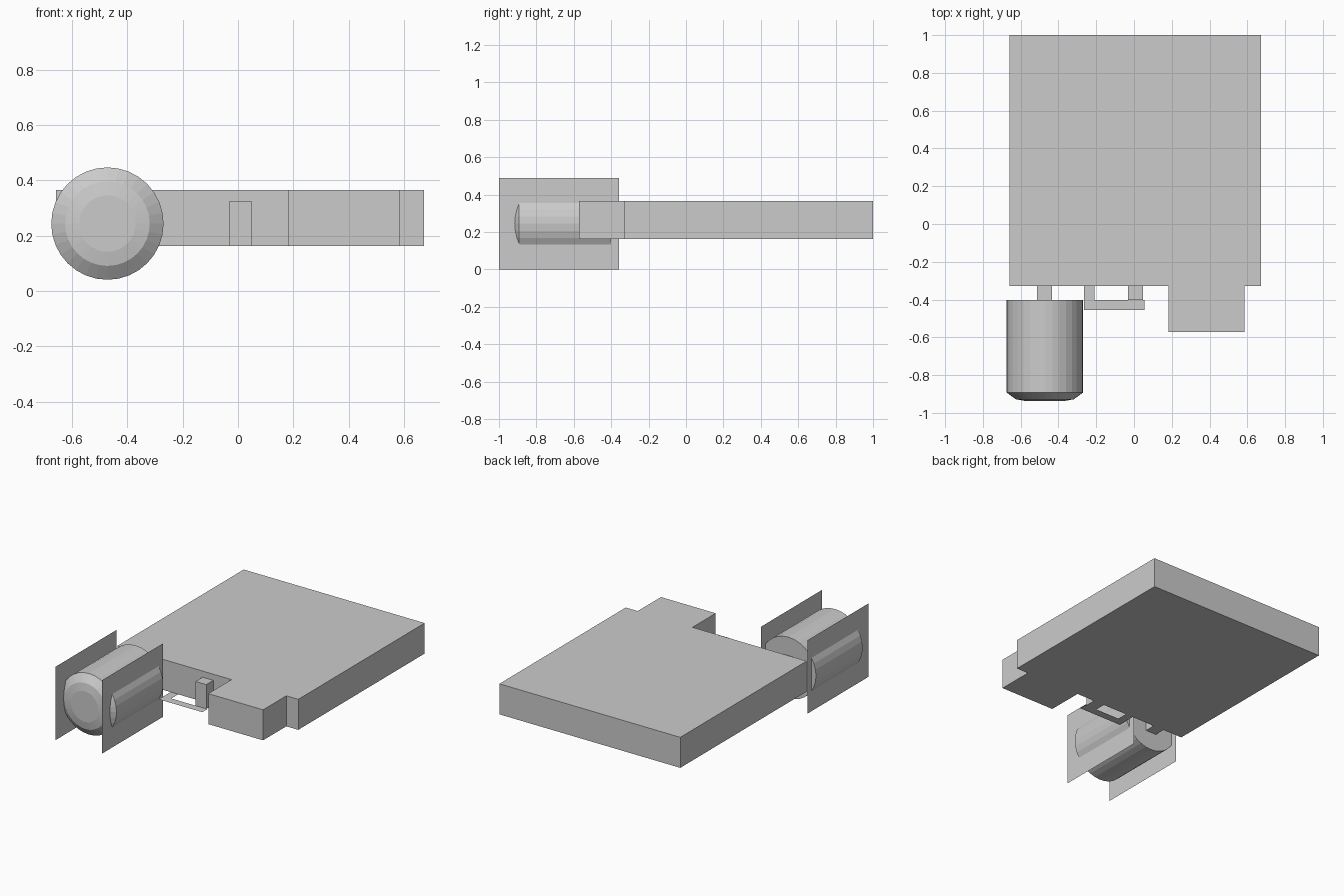
import bpy, bmesh, math

if "Cube" in bpy.data.objects:
    bpy.data.objects.remove(bpy.data.objects["Cube"])

CX, CZ = -0.472, 0.244      # barrel axis
Z0, Z1 = 0.163, 0.366       # slab bottom and top


def make_object(name, bm):
    mesh = bpy.data.meshes.new(name)
    bm.to_mesh(mesh)
    bm.free()
    obj = bpy.data.objects.new(name, mesh)
    bpy.context.collection.objects.link(obj)
    return obj


def prism(name, outline, z0, z1=None):
    """Flat outline in xy, raised to z1 when given."""
    bm = bmesh.new()
    face = bm.faces.new([bm.verts.new((x, y, z0)) for x, y in outline])
    if z1 is not None:
        top = bmesh.ops.extrude_face_region(bm, geom=[face])["geom"]
        verts = [g for g in top if isinstance(g, bmesh.types.BMVert)]
        bmesh.ops.translate(bm, verts=verts, vec=(0, 0, z1 - z0))
        bmesh.ops.recalc_face_normals(bm, faces=bm.faces)
    return make_object(name, bm)


def rect(x0, x1, y0, y1):
    return [(x0, y0), (x1, y0), (x1, y1), (x0, y1)]


# Main slab with front tab
prism("slab_body", [(-0.658, -0.328), (0.182, -0.328), (0.182, -0.572),
                    (0.585, -0.572), (0.585, -0.328), (0.673, -0.328),
                    (0.673, 1.0), (-0.658, 1.0)], Z0, Z1)

# Small upright blocks on the front wall
for name, x0, x1 in (("barrel_connector", -0.514, -0.435),
                     ("upright_lug", -0.031, 0.048)):
    prism(name, rect(x0, x1, -0.402, -0.328), Z0, 0.325)

# Thin loop lying flush with the underside
prism("guard_loop", [(-0.265, -0.328), (-0.265, -0.455), (0.056, -0.455),
                     (0.056, -0.402), (-0.21, -0.402), (-0.21, -0.328)], Z0 + 0.001)

# Barrel with a domed front end
SEG = 32
bm = bmesh.new()
rings = []
for r, y in ((0.203, -0.402), (0.203, -0.892), (0.153, -0.928), (0.102, -0.937)):
    rings.append([bm.verts.new((CX + r * math.cos(a), y, CZ + r * math.sin(a)))
                  for a in (2 * math.pi * i / SEG for i in range(SEG))])
for a, b in zip(rings, rings[1:]):
    for i in range(SEG):
        j = (i + 1) % SEG
        bm.faces.new((a[i], a[j], b[j], b[i]))
bm.faces.new(rings[0])
bm.faces.new(rings[-1])
bmesh.ops.recalc_face_normals(bm, faces=bm.faces)
make_object("barrel", bm)

# Thin upright side plates cutting through the barrel
for side, name in ((-1, "left_plate"), (1, "right_plate")):
    x = CX + side * 0.17
    bm = bmesh.new()
    corners = [(-1.0, 0), (-0.359, 0), (-0.359, 0.488), (-1.0, 0.488)]
    bm.faces.new([bm.verts.new((x, y, z)) for y, z in corners[::side]])
    make_object(name, bm)
